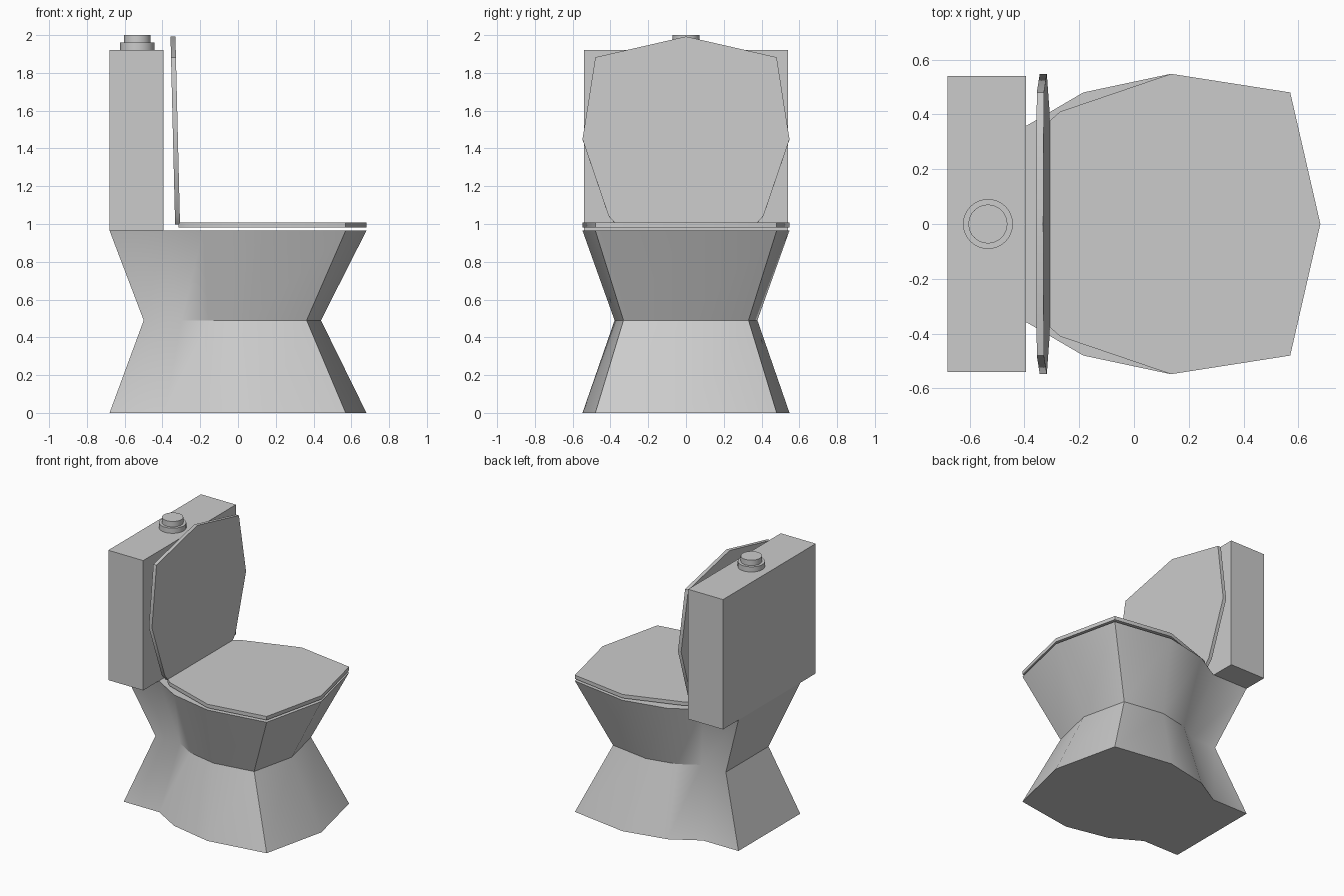
import bpy, bmesh, math
from mathutils import Matrix

if "Cube" in bpy.data.objects:
    bpy.data.objects.remove(bpy.data.objects["Cube"])


def mirrored(half):
    """Close a half outline (front tip to back) across the x axis."""
    return half + [(x, -y) for x, y in reversed(half) if abs(y) > 1e-6]


def loft(name, rings):
    """Skin a stack of equal-length outlines and cap both ends."""
    bm = bmesh.new()
    loops = [[bm.verts.new(p) for p in ring] for ring in rings]
    n = len(loops[0])
    for a, b in zip(loops, loops[1:]):
        for i in range(n):
            j = (i + 1) % n
            bm.faces.new((a[i], a[j], b[j], b[i]))
    bm.faces.new(loops[0][::-1])
    bm.faces.new(loops[-1])
    bmesh.ops.recalc_face_normals(bm, faces=bm.faces)
    mesh = bpy.data.meshes.new(name)
    bm.to_mesh(mesh)
    bm.free()
    obj = bpy.data.objects.new(name, mesh)
    bpy.context.collection.objects.link(obj)
    bpy.ops.object.select_all(action='DESELECT')
    obj.select_set(True)
    bpy.context.view_layer.objects.active = obj
    bpy.ops.object.shade_smooth_by_angle(angle=math.radians(30))
    return obj


def ring(outline, z, scale=1.0, shift=0.0):
    return [(x * scale + shift, y * scale, z) for x, y in outline]


# Pinched pedestal and bowl
base = mirrored([(0.68, 0), (0.57, 0.48), (0.135, 0.548), (-0.185, 0.48),
                 (-0.39, 0.36), (-0.68, 0.36)])
loft("pedestal_bowl", [ring(base, 0), ring(base, 0.49, 0.69, -0.03),
                       ring(base, 0.965)])

# Seat plate
seat = mirrored([(0.68, 0), (0.57, 0.48), (0.135, 0.548), (-0.27, 0.41),
                 (-0.315, 0.37)])
loft("seat", [ring(seat, 0.981), ring(seat, 1.008)])

# Raised lid: same outline, hinged up and leaning slightly back
lid_outline = [(x + 0.315, y) for x, y in seat]
lid = loft("lid", [ring(lid_outline, 0), ring(lid_outline, 0.026)])
lid.data.transform(Matrix.Translation((-0.307, 0, 0.998))
                   @ Matrix.Rotation(math.radians(-91.4), 4, 'Y'))

# Tank
tank = [(-0.68, -0.54), (-0.395, -0.54), (-0.395, 0.54), (-0.68, 0.54)]
loft("tank", [ring(tank, 0.965), ring(tank, 1.922)])

# Flush button: collar and push cap
for name, r, z0, z1 in [("button_collar", 0.091, 1.922, 1.96),
                        ("button_cap", 0.071, 1.96, 2.0)]:
    circle = [(-0.533 + r * math.cos(math.tau * i / 32),
               r * math.sin(math.tau * i / 32)) for i in range(32)]
    loft(name, [ring(circle, z0), ring(circle, z1)])
